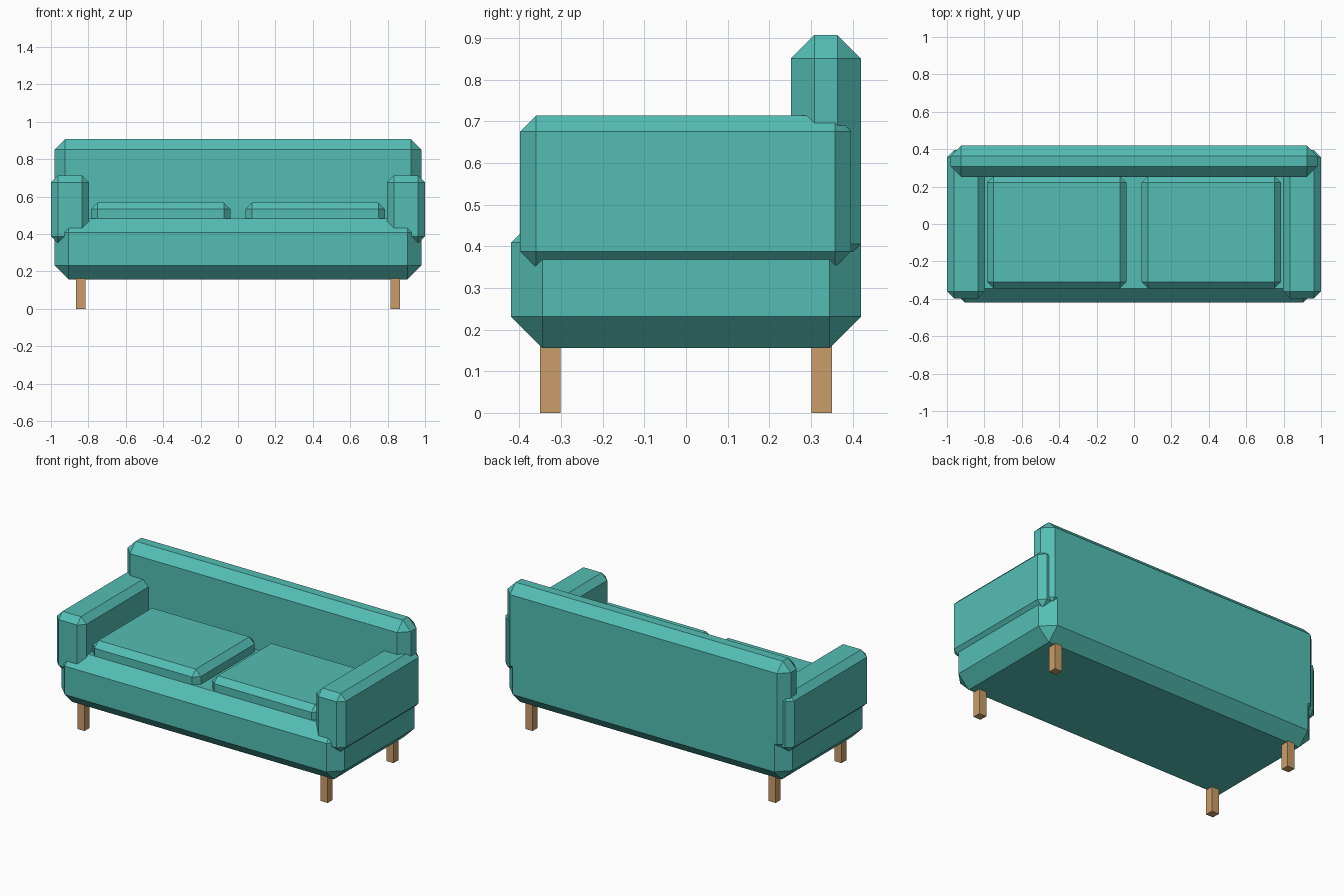
import bpy
import bmesh

if "Cube" in bpy.data.objects:
    bpy.data.objects.remove(bpy.data.objects["Cube"])


def material(name, rgb):
    # sRGB 0-255 to linear
    m = bpy.data.materials.new(name)
    lin = [((c / 255 + 0.055) / 1.055) ** 2.4 for c in rgb]
    m.diffuse_color = (*lin, 1.0)
    m.use_nodes = True
    m.node_tree.nodes["Principled BSDF"].inputs["Base Color"].default_value = m.diffuse_color
    return m


teal = material("teal fabric", (84, 190, 181))
wood = material("light wood", (203, 158, 106))


def box(name, x, y, z, mat, chamfer=0.0):
    """Box from (min, max) ranges, with every edge chamfered flat."""
    bm = bmesh.new()
    bmesh.ops.create_cube(bm, size=1.0)
    for v in bm.verts:
        for i, (lo, hi) in enumerate((x, y, z)):
            v.co[i] = hi if v.co[i] > 0 else lo
    if chamfer:
        bmesh.ops.bevel(bm, geom=bm.edges[:], offset=chamfer, segments=1,
                        affect='EDGES', profile=0.5)
    bmesh.ops.recalc_face_normals(bm, faces=bm.faces[:])
    mesh = bpy.data.meshes.new(name)
    bm.to_mesh(mesh)
    bm.free()
    mesh.materials.append(mat)
    ob = bpy.data.objects.new(name, mesh)
    bpy.context.collection.objects.link(ob)
    return ob


def mirrored(lo, hi, side):
    return (lo, hi) if side > 0 else (-hi, -lo)


# Seat base and backrest
box("seat_base", (-0.98, 0.98), (-0.42, 0.42), (0.156, 0.484), teal, 0.075)
box("backrest", (-0.98, 0.98), (0.252, 0.42), (0.35, 0.907), teal, 0.056)

for side, label in ((-1, "left"), (1, "right")):
    # Armrest and seat cushion
    box(label + "_armrest", mirrored(0.797, 1.0, side), (-0.398, 0.396),
        (0.35, 0.714), teal, 0.038)
    box(label + "_cushion", mirrored(0.04, 0.786, side), (-0.345, 0.257),
        (0.42, 0.569), teal, 0.036)
    # Legs
    for end, where in ((-1, "front"), (1, "back")):
        box(f"{where}_{label}_leg", mirrored(0.816, 0.866, side),
            mirrored(0.301, 0.351, end), (0.0, 0.17), wood)
